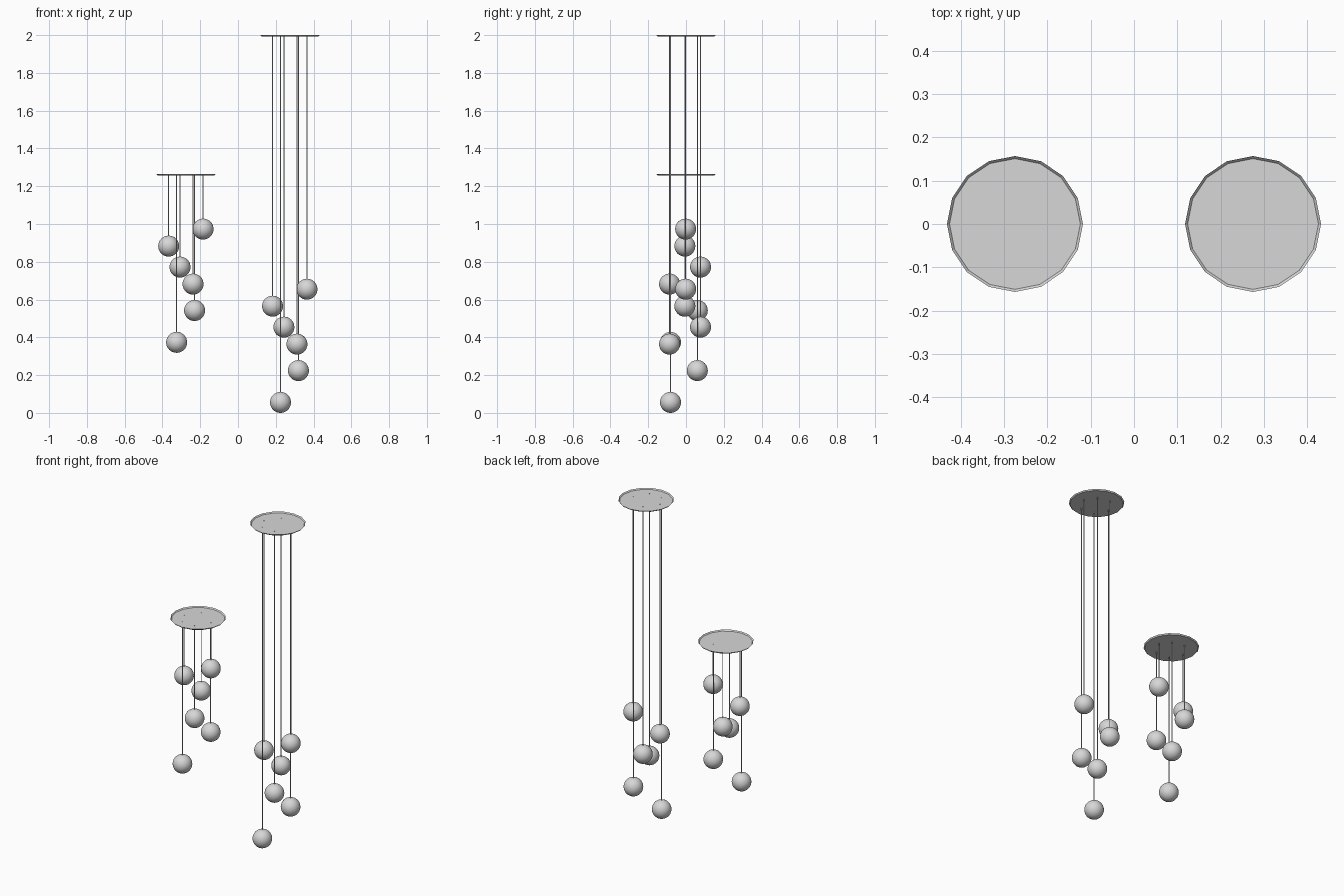
import bpy, bmesh, math
from mathutils import Matrix

cube = bpy.data.objects.get("Cube")
if cube:
    bpy.data.objects.remove(cube, do_unlink=True)

# Single satin grey for every part
grey = bpy.data.materials.new("satin_grey")
grey.use_nodes = True
colour = (0.68, 0.68, 0.68, 1)
grey.diffuse_color = colour
grey.node_tree.nodes["Principled BSDF"].inputs["Base Color"].default_value = colour

BALL_R, WIRE_R = 0.0555, 0.0026
PLATE_R, FLOOR_R, LIP = 0.157, 0.151, 0.007

# Ball centres of one cluster: offset from the plate axis, and height
BALLS = [(-0.050, -0.082, 0.0555), (0.045, 0.060, 0.224), (0.037, -0.087, 0.364),
         (-0.032, 0.077, 0.454), (-0.092, -0.006, 0.565), (0.090, -0.002, 0.655)]


def finish(bm, name, smooth=False):
    mesh = bpy.data.meshes.new(name)
    bm.to_mesh(mesh)
    bm.free()
    mesh.materials.append(grey)
    for face in mesh.polygons:
        face.use_smooth = smooth
    obj = bpy.data.objects.new(name, mesh)
    bpy.context.collection.objects.link(obj)


def ceiling_plate(name, x, top):
    # Shallow 16-sided dish, open at the top with a flared lip
    bm = bmesh.new()
    bmesh.ops.create_cone(bm, cap_ends=True, segments=16, radius1=FLOOR_R, radius2=PLATE_R,
                          depth=LIP, matrix=Matrix.Translation((x, 0, top - LIP / 2)))
    lid = max(bm.faces, key=lambda f: f.calc_center_median().z)
    bmesh.ops.delete(bm, geom=[lid], context='FACES_ONLY')
    finish(bm, name)


def wire(name, x, y, low, high):
    bm = bmesh.new()
    bmesh.ops.create_cone(bm, cap_ends=True, segments=8, radius1=WIRE_R, radius2=WIRE_R,
                          depth=high - low, matrix=Matrix.Translation((x, y, (low + high) / 2)))
    finish(bm, name)


def ball(name, x, y, z):
    bm = bmesh.new()
    bmesh.ops.create_uvsphere(bm, u_segments=32, v_segments=16, radius=BALL_R,
                              matrix=Matrix.Translation((x, y, z)))
    finish(bm, name, smooth=True)


# Two pendant clusters: the same balls, hung on long and on short wires
for side, cx, top, lift in (("left", 0.275, 2.0, 0.0), ("right", -0.275, 1.265, 0.318)):
    ceiling_plate(f"{side}_ceiling_plate", cx, top)
    for i, (dx, dy, z) in enumerate(BALLS, 1):
        ball(f"{side}_ball_{i}", cx + dx, dy, z + lift)
        wire(f"{side}_wire_{i}", cx + dx, dy, z + lift + BALL_R * 0.9, top - LIP + 0.001)
